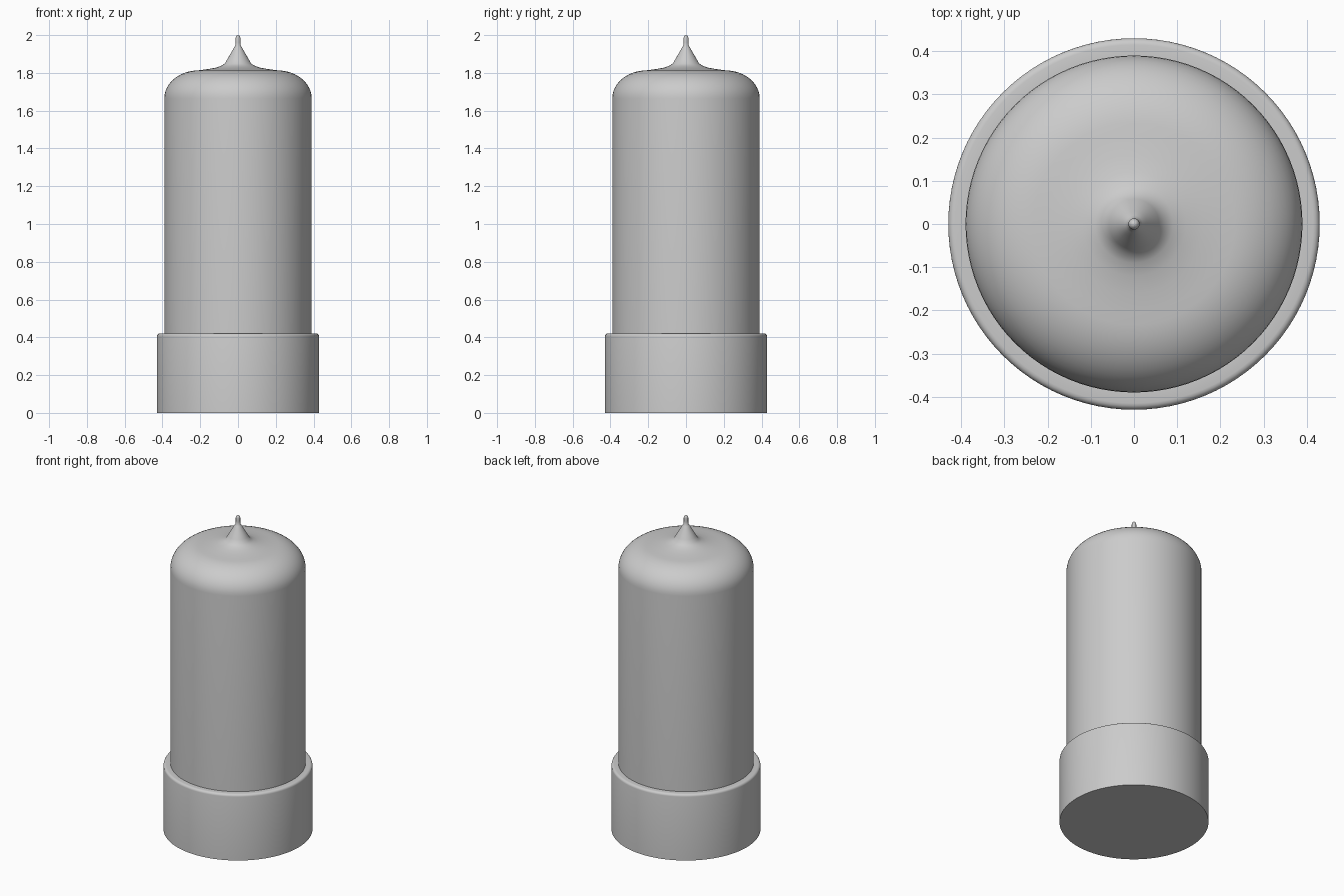
import bpy, bmesh
from math import sin, cos, pi, radians

if "Cube" in bpy.data.objects:
    bpy.data.objects.remove(bpy.data.objects["Cube"])

SEGMENTS = 96


def lathe(name, profile):
    """Revolve a list of (radius, z) points around the z axis."""
    bm = bmesh.new()
    verts = [bm.verts.new((r, 0, z)) for r, z in profile]
    edges = [bm.edges.new(pair) for pair in zip(verts, verts[1:])]
    bmesh.ops.spin(bm, geom=verts + edges, cent=(0, 0, 0), axis=(0, 0, 1),
                   angle=2 * pi, steps=SEGMENTS, use_merge=True)
    bmesh.ops.remove_doubles(bm, verts=bm.verts, dist=1e-5)
    bmesh.ops.recalc_face_normals(bm, faces=bm.faces)
    mesh = bpy.data.meshes.new(name)
    bm.to_mesh(mesh)
    bm.free()
    obj = bpy.data.objects.new(name, mesh)
    bpy.context.collection.objects.link(obj)
    bpy.ops.object.select_all(action='DESELECT')
    bpy.context.view_layer.objects.active = obj
    obj.select_set(True)
    bpy.ops.object.shade_smooth_by_angle(angle=radians(40))
    return obj


# Base: plain cup with a softly rounded upper rim
rim = [(0.415 + 0.015 * cos(i * pi / 8), 0.405 + 0.015 * sin(i * pi / 8)) for i in range(5)]
lathe("base", [(0, 0), (0.43, 0)] + rim + [(0.39, 0.42), (0, 0.42)])

# Glass envelope: straight wall, rounded shoulder, flared crown and drawn tip
shoulder = [(0.21 + 0.18 * cos(i * pi / 24), 1.665 + 0.148 * sin(i * pi / 24)) for i in range(12)]
crown = [(0.205, 1.814), (0.16, 1.82), (0.12, 1.827), (0.09, 1.837), (0.07, 1.849),
         (0.058, 1.87), (0.044, 1.894), (0.03, 1.918), (0.02, 1.936), (0.014, 1.945)]
tip = [(0.013, 1.96), (0.013, 1.983), (0.011, 1.992), (0.006, 1.998), (0, 2.0)]
lathe("glass_envelope", [(0, 0.41), (0.39, 0.41)] + shoulder + crown + tip)
